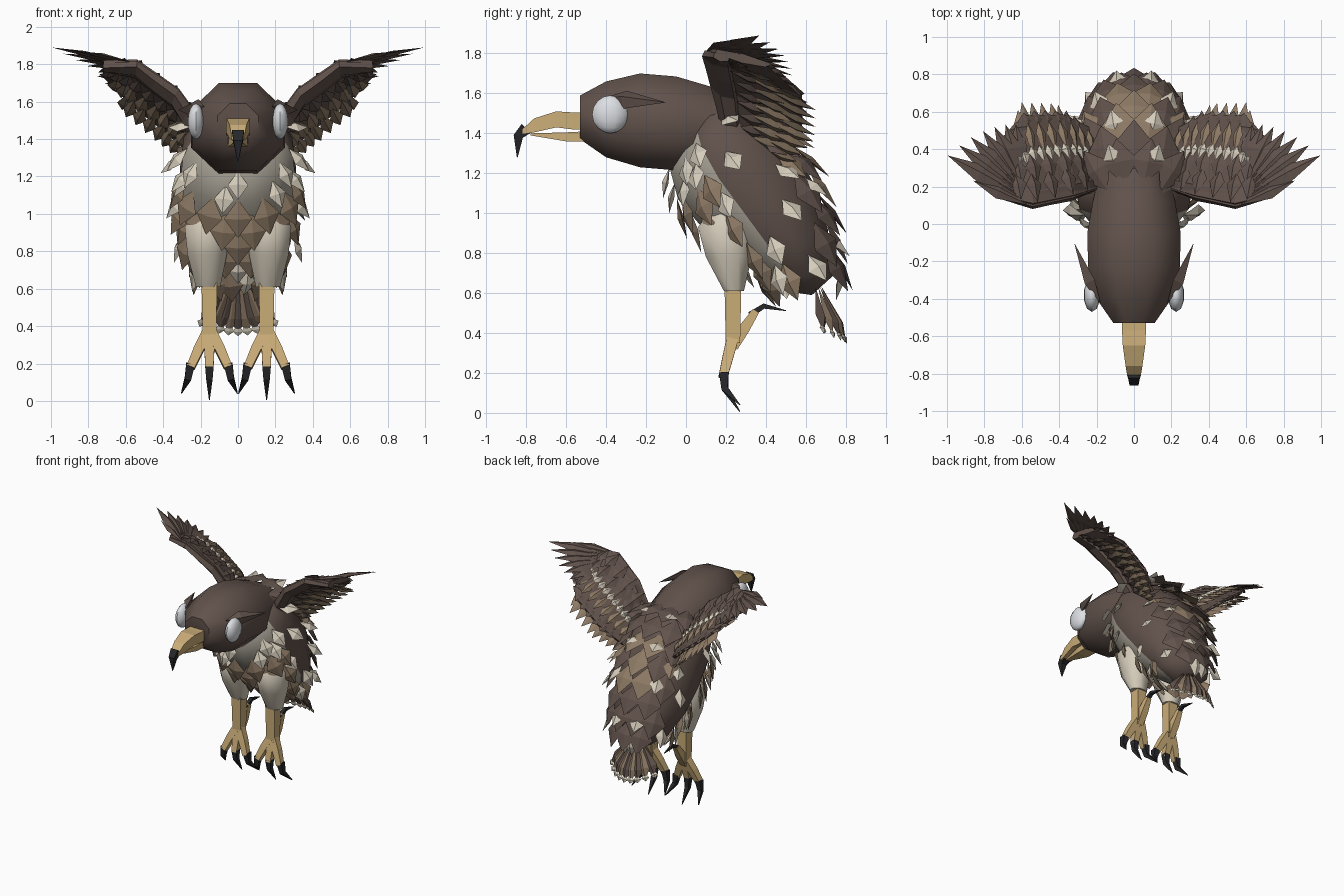
import bpy, bmesh, math
from mathutils import Vector as V

if "Cube" in bpy.data.objects:
    bpy.data.objects.remove(bpy.data.objects["Cube"])

COL = {"dark_brown": (0.12, 0.084, 0.071), "feather_tan": (0.27, 0.195, 0.13),
       "cream": (0.66, 0.60, 0.49), "chest_grey": (0.40, 0.37, 0.31),
       "horn_yellow": (0.60, 0.42, 0.19), "claw_black": (0.02, 0.02, 0.022),
       "eye_white": (0.72, 0.74, 0.77)}
MATS = []
for nm, c in COL.items():
    m = bpy.data.materials.new(nm)
    m.diffuse_color = (*c, 1)
    m.use_nodes = True
    m.node_tree.nodes["Principled BSDF"].inputs["Base Color"].default_value = m.diffuse_color
    MATS.append(m)
DARK, TAN, CREAM, CHEST, HORN, BLACK, WHITE = range(7)


def make(name, bm, mirror=False, smooth=False):
    bmesh.ops.recalc_face_normals(bm, faces=bm.faces)
    me = bpy.data.meshes.new(name)
    bm.to_mesh(me)
    bm.free()
    for m in MATS:
        me.materials.append(m)
    ob = bpy.data.objects.new(name, me)
    bpy.context.collection.objects.link(ob)
    if mirror:
        ob.modifiers.new("mirror", 'MIRROR')
        ob.modifiers["mirror"].use_mirror_merge = False
    if smooth:
        bpy.context.view_layer.objects.active = ob
        ob.select_set(True)
        bpy.ops.object.shade_smooth_by_angle(angle=math.radians(55))
        ob.select_set(False)
    return ob


def loft(bm, rings, n, rule):
    """rings: (centre, half axis u, half axis v); rule(ring, angle) gives the colour."""
    k, st, rows = 1 / math.cos(math.pi / n), 2 * math.pi / n, []
    for c, u, v in rings:
        rows.append([bm.verts.new(c + (u * math.cos((j + .5) * st) + v * math.sin((j + .5) * st)) * k)
                     for j in range(n)])
    for i in range(len(rows) - 1):
        for j in range(n):
            q = (j + 1) % n
            f = bm.faces.new((rows[i][j], rows[i][q], rows[i + 1][q], rows[i + 1][j]))
            f.material_index = rule(i, (j + 1) * st)
    for r, i in ((rows[0], 0), (rows[-1], len(rows) - 2)):
        bm.faces.new(r).material_index = rule(i, 0)


def tube(bm, pts, radii, mi, n=4):
    pts, rings = [V(p) for p in pts], []
    for i, p in enumerate(pts):
        d = (pts[min(i + 1, len(pts) - 1)] - pts[max(i - 1, 0)]).normalized()
        u = (V((1, 0, 0)) - d * d.x).normalized()
        rings.append((p, u * radii[i], d.cross(u) * radii[i]))
    loft(bm, rings, n, lambda i, a: mi)


def kite(bm, base, tip, nrm, width, mi, thick=0.02, wide=0.5):
    """A pointed feather, ridged on both sides."""
    base, tip = V(base), V(tip)
    d = tip - base
    s = d.cross(V(nrm)).normalized()
    n = s.cross(d).normalized()
    mid = base + d * wide
    b, t, l, r, up, dn = [bm.verts.new(p) for p in (
        base, tip, mid - s * width / 2, mid + s * width / 2, mid + n * thick, mid - n * thick * .5)]
    for q, w in ((b, l), (l, t), (t, r), (r, b)):
        bm.faces.new((q, w, up)).material_index = mi
        bm.faces.new((w, q, dn)).material_index = mi


# Body: back (y, z), front (y, z), half width
BODY = [((.18, 1.60), (-.03, 1.36), .20), ((.35, 1.52), (-.08, 1.22), .29),
        ((.52, 1.35), (-.04, 1.07), .31), ((.64, 1.15), (.08, .93), .31),
        ((.71, .92), (.24, .79), .28), ((.74, .69), (.40, .67), .20), ((.63, .59), (.50, .61), .09)]
BR = []
for bk, fr, w in BODY:
    a, b = V((0, *bk)), V((0, *fr))
    BR.append(((a + b) / 2, (a - b) / 2, V((w, 0, 0))))
bm = bmesh.new()
loft(bm, BR, 12, lambda i, a: CHEST if math.cos(a) < -.4 and i < 6 else DARK)
make("body", bm, smooth=True)

# Head: y, centre z, half height, half width
bm = bmesh.new()
loft(bm, [(V((0, y, z)), V((0, 0, h)), V((w, 0, 0))) for y, z, h, w in (
    (-.53, 1.48, .11, .11), (-.40, 1.47, .19, .20), (-.23, 1.465, .235, .245), (-.05, 1.45, .235, .25),
    (.12, 1.43, .205, .22), (.30, 1.42, .14, .18))], 8, lambda i, a: DARK)
make("head", bm, smooth=True)

# Eyes, brows and nostrils
bm = bmesh.new()
bmesh.ops.create_uvsphere(bm, u_segments=10, v_segments=8, radius=1)
for v in bm.verts:
    v.co = V((.225 + v.co.x * .045, -.38 + v.co.y * .09, 1.495 + v.co.z * .095))
for f in bm.faces:
    f.material_index = WHITE
make("eyes", bm, True, True)
bm = bmesh.new()
kite(bm, (.18, -.42, 1.575), (.32, -.10, 1.555), (1, -.4, .5), .10, DARK, .04, .35)
make("brows", bm, True)
bm = bmesh.new()
tube(bm, [(.055, -.47, 1.57), (.055, -.50, 1.57)], [.007, .007], BLACK)
make("nostrils", bm, True)


# Beak: y, top z, bottom z, half width
def bill(name, secs, mi):
    bm = bmesh.new()
    loft(bm, [(V((0, y, (a + b) / 2)), V((0, 0, (a - b) / 2)), V((w, 0, 0))) for y, a, b, w in secs],
         4, lambda i, a: mi)
    make(name, bm)


bill("beak_upper", [(-.50, 1.505, 1.42, .064), (-.57, 1.505, 1.42, .064), (-.65, 1.51, 1.43, .06),
                    (-.76, 1.475, 1.405, .045), (-.82, 1.42, 1.395, .035)], HORN)
bill("beak_lower", [(-.50, 1.41, 1.36, .055), (-.60, 1.405, 1.36, .05), (-.78, 1.40, 1.39, .012)], HORN)
bm = bmesh.new()
tube(bm, [(0, -.80, 1.425), (0, -.84, 1.385), (0, -.845, 1.28)], [.032, .024, .002], BLACK)
make("beak_tip", bm)

# Legs
bm = bmesh.new()
loft(bm, [(V((x, y, z)), V((w, 0, 0)), V((0, d, 0))) for x, y, z, w, d in (
    (.15, .24, 1.06, .07, .08), (.165, .20, .93, .12, .14), (.165, .215, .78, .105, .115),
    (.16, .24, .61, .065, .05))], 8, lambda i, a: CREAM)
make("thighs", bm, True, True)
bm = bmesh.new()
tube(bm, [(.153, .235, .63), (.153, .235, .35)], [.042, .036], HORN)
for dx in (-.1, 0, .1):
    tube(bm, [(.153, .235, .38), (.153 + dx * .55, .21, .28), (.153 + dx, .185, .18)], [.03, .027, .022], HORN)
tube(bm, [(.153, .235, .33), (.153, .29, .42), (.153, .35, .51)], [.026, .028, .018], HORN)
make("shins_and_toes", bm, True)
bm = bmesh.new()
for dx in (-.1, 0, .1):
    low = .005 if dx == 0 else .04
    tube(bm, [(.153 + dx, .19, .20), (.153 + dx * 1.15, .195, .12), (.153 + dx * 1.5, .27, low)],
         [.024, .017, .002], BLACK)
tube(bm, [(.153, .32, .49), (.153, .39, .535), (.153, .50, .512)], [.016, .013, .002], BLACK)
make("claws", bm, True)


# Body feathers laid on the body surface
def skin(t, a):
    i = min(int(t), len(BR) - 2)
    c, u, w = [p.lerp(q, t - i) for p, q in zip(BR[i], BR[i + 1])]
    return c + u * math.cos(a) + w * math.sin(a)


def scale(bm, t, a, length, width, mi, lift=.35):
    p = skin(t, a)
    d = (skin(t + .1, a) - p).normalized()
    n = (skin(t, a + .05) - skin(t, a - .05)).cross(d).normalized()
    if n.dot(p - skin(t, a + math.pi)) < 0:
        n = -n
    base = p - d * length * .4
    kite(bm, base, base + (d + n * lift) * length, n, width, mi, .022)


bm = bmesh.new()
for r in range(8):                                # back rows
    t = .7 + r * .58
    for a in ([0, .48, -.48] if r % 2 else [.24, -.24, .72, -.72]):
        scale(bm, t, a, .24, .19, TAN if r in (2, 4) and abs(a) < .6 or r == 3 and a == 0 else DARK, .35)
make("back_feathers", bm)
bm = bmesh.new()
for r in range(8):                                # chest and belly rows
    t = 1.3 + r * .53
    for k in range(-2, 3):
        a = math.pi + (k + (.5 if r % 2 else 0)) * .44
        p = skin(t, a)
        if r < 2 and k % 2 or (.07 < abs(p.x) < .27 and p.z < .96 and p.y < .36):
            continue
        light = r < 2 or (r > 3 and (k + r) % 3 == 0)
        scale(bm, t, a, .14 if light else .19, .11 if light else .15, CREAM if light else TAN, .5)
make("chest_feathers", bm)
bm = bmesh.new()
for s in (-1, 1):                                 # scattered pale feathers
    for t, a in ((.9, .35), (1.9, .3), (3, .55), (4.3, .3), (5, .15), (.9, 1.15), (1.1, 1.9), (1.7, 1.5),
                 (1.6, 2.1), (2.5, .9), (2.6, 1.95), (3.3, 1.15), (4.0, 1.7), (4.7, 1.1), (4.8, 2.0)):
        scale(bm, t, s * a, .13, .11, CREAM, .8)
    for t, a in ((2.1, 2.0), (3.2, 2.1), (4.1, 2.2), (4.9, 1.8), (2.4, .75)):
        scale(bm, t, s * a, .18, .13, TAN, .5)
make("pale_feathers", bm)

# Wings: leading and trailing edge stations
LEAD = [V(p) for p in ((.17, .20, 1.45), (.32, .15, 1.66), (.54, .105, 1.815), (.72, .15, 1.81))]
TRAIL = [V(p) for p in ((.22, .50, 1.30), (.38, .58, 1.44), (.58, .575, 1.60), (.72, .42, 1.74))]


def wing(u, v):
    i = min(int(u), 2)
    a, b = LEAD[i].lerp(LEAD[i + 1], u - i), TRAIL[i].lerp(TRAIL[i + 1], u - i)
    n = (LEAD[i + 1] - LEAD[i]).cross(b - a).normalized()
    return a.lerp(b, v), n


bm = bmesh.new()
rings, arm = [], []
for k in range(7):
    a, n = wing(k / 2, 0)
    b = wing(k / 2, 1)[0]
    rings.append(((a + b) / 2, (b - a) / 2, n * .02))
    h = .045 - .004 * k                           # thick arm along the leading edge
    arm.append((a.lerp(b, .12) - n * .02, (b - a) * .14, n * h))
loft(bm, rings, 6, lambda i, a: DARK)
loft(bm, arm, 6, lambda i, a: DARK)
make("wing_panels", bm, True)
# rows: side, start v, end v, count, width, colour, span range
bm = bmesh.new()
for side, v0, v1, num, w, mi, u0, u1 in (
        (1, .0, .34, 7, .095, DARK, .2, 2.8), (1, .2, .54, 7, .095, DARK, .3, 2.7),
        (1, .45, .64, 10, .055, CREAM, .4, 2.3), (1, .55, .92, 8, .06, TAN, .2, 2.2),
        (-1, .25, .62, 9, .085, DARK, .2, 2.8), (-1, .42, .95, 9, .085, TAN, .1, 2.5),
        (-1, .68, 1.2, 9, .08, TAN, 0, 2.1), (1, .8, 1.06, 9, .11, DARK, .5, 2.8)):
    for k in range(num):
        u = u0 + (u1 - u0) * k / (num - 1)
        p, n = wing(u, v0)
        q = wing(min(u + .12, 3), v1)[0]
        # under rows hang lower the further back they start
        h = .022 + (.02 * v0 if side < 0 else 0) if v0 < .8 else .002
        kite(bm, p + n * side * h, q + n * side * h * 1.2, n * side, w, mi, .016, .6)
make("wing_feathers", bm, True)
bm = bmesh.new()
N = 7                                             # long feathers of the wing tip
for k in range(N):
    f = k / (N - 1)
    ang = math.radians(33 + 52 * f)
    base = V((.56 + .04 * f, .13 + .10 * f, 1.80 - .03 * f))
    ln = .505 - .15 * f
    tip = base + V((math.cos(ang) * ln * 1.03, math.sin(ang) * ln * .86, .09 - .17 * f))
    kite(bm, base, tip, (-.1, .3, 1), .10, DARK, .018, .6)
    short = base.lerp(tip, .62) + V((.03, -.045, .012))
    kite(bm, base + V((0, -.03, .01)), short, (-.1, .3, 1), .08, DARK, .018, .55)
make("wing_tip_feathers", bm, True)

# Tail fan with pale tips
bm = bmesh.new()
for i in range(-4, 5):
    base = V((.014 * i, .68 - .002 * i * i, .63))
    tip = V((.05 * i, .80 - .007 * i * i, .36 + .003 * i * i))
    out = V((i * .15, 1, .3))
    kite(bm, base, tip, out, .095, TAN if i % 2 else DARK, .025, .7)
    kite(bm, base.lerp(tip, .82), base.lerp(tip, 1.05), out, .06, CREAM, .012, .6)
make("tail_fan", bm)
